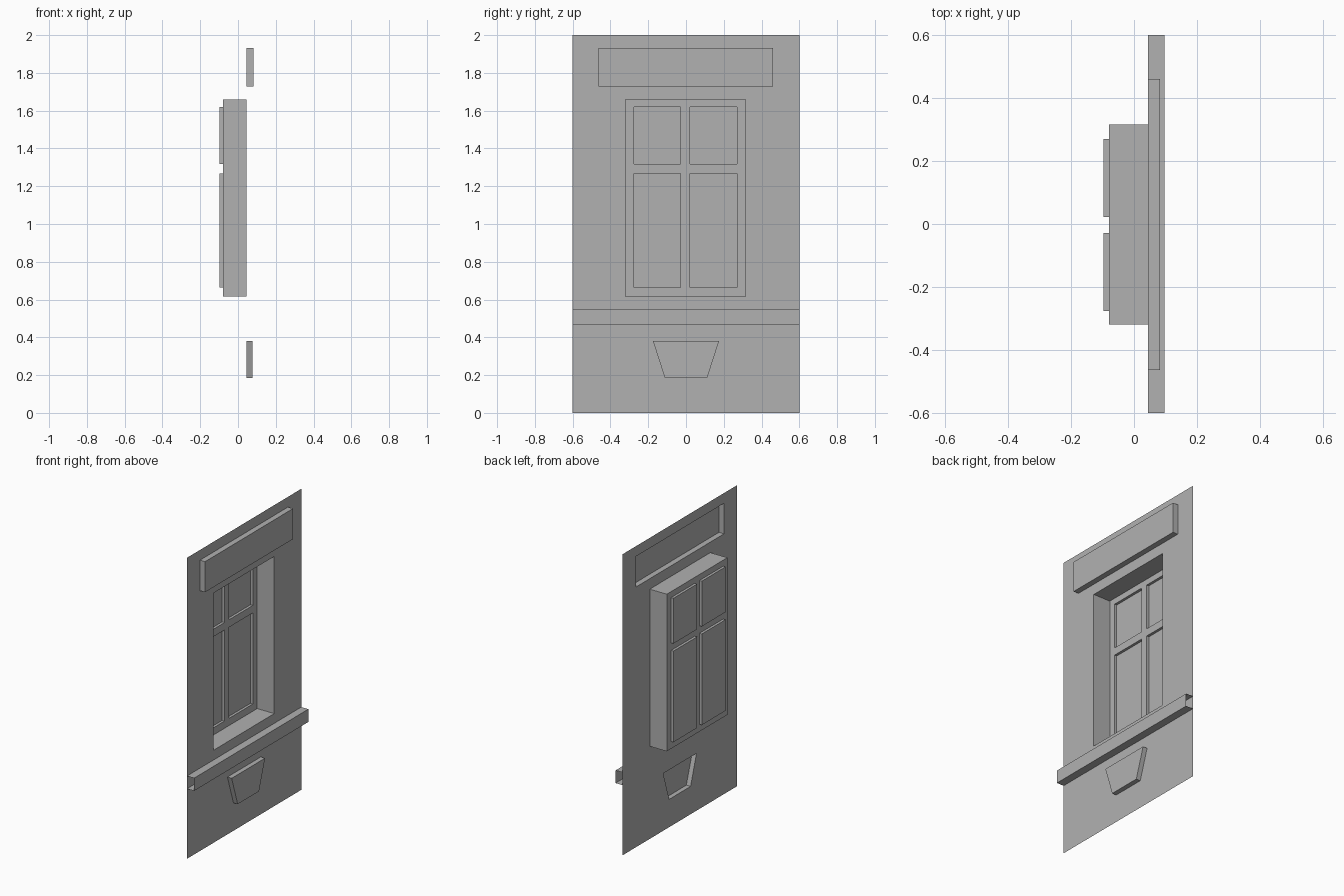
import bpy, bmesh

if "Cube" in bpy.data.objects:
    bpy.data.objects.remove(bpy.data.objects["Cube"])

WALL, FRAME, PANE = 0.045, -0.08, -0.097   # depth layers along x
HEADER, KEY, LEDGE = 0.082, 0.076, 0.097

grey = bpy.data.materials.new("dark_grey")
grey.diffuse_color = (0.44, 0.44, 0.44, 1)
grey.use_nodes = True
grey.node_tree.nodes["Principled BSDF"].inputs["Base Color"].default_value = grey.diffuse_color


def rect(y0, y1, z0, z1):
    return [(y0, z0), (y1, z0), (y1, z1), (y0, z1)]


def finish(name, bm):
    mesh = bpy.data.meshes.new(name)
    bm.to_mesh(mesh)
    bm.free()
    mesh.materials.append(grey)
    obj = bpy.data.objects.new(name, mesh)
    bpy.context.collection.objects.link(obj)


def sheet(name, x, outline, holes):
    """Flat open sheet facing +x with holes cut through it."""
    bm = bmesh.new()
    edges = []
    for loop in [outline] + holes:
        vs = [bm.verts.new((x, y, z)) for y, z in loop]
        edges += [bm.edges.new((vs[i], vs[i - 1])) for i in range(len(vs))]
    bmesh.ops.triangle_fill(bm, edges=edges, use_beauty=True, normal=(1, 0, 0))
    bm.normal_update()
    for f in bm.faces:
        if f.normal.x < 0:
            f.normal_flip()
    finish(name, bm)


def pocket(name, loop, x0, x1, cap=True):
    """Side walls from x0 to x1, optionally closed at x1 (raised or sunken)."""
    bm = bmesh.new()
    a = [bm.verts.new((x0, y, z)) for y, z in loop]
    b = [bm.verts.new((x1, y, z)) for y, z in loop]
    for i in range(len(loop)):
        j = (i + 1) % len(loop)
        bm.faces.new((a[i], a[j], b[j], b[i]))
    if cap:
        bm.faces.new(b)
    finish(name, bm)


window = rect(-0.32, 0.316, 0.615, 1.659)
header = rect(-0.463, 0.46, 1.729, 1.932)
keystone = [(-0.112, 0.185), (0.112, 0.185), (0.175, 0.381), (-0.175, 0.381)]
panes = [rect(y, y + 0.248, z0, z1)
         for y in (-0.276, 0.022) for z0, z1 in ((0.663, 1.268), (1.318, 1.619))]

# Wall with openings, raised header and trapezoid ornament
sheet("wall", WALL, rect(-0.6, 0.6, 0, 2), [window, header, keystone])
pocket("header_panel", header, WALL, HEADER)
pocket("trapezoid_ornament", keystone, WALL, KEY)

# Sunken window: reveal, frame and panes
pocket("window_reveal", window, WALL, FRAME, cap=False)
sheet("window_frame", FRAME, window, panes)
for i, p in enumerate(panes):
    pocket(f"window_pane_{i + 1}", p, FRAME, PANE)

# Sill ledge: open-ended channel across the wall
bm = bmesh.new()
profile = [(WALL, 0.465), (LEDGE, 0.465), (LEDGE, 0.55), (WALL, 0.55)]
ends = [[bm.verts.new((x, y, z)) for x, z in profile] for y in (-0.6, 0.6)]
for i in range(3):
    bm.faces.new((ends[0][i], ends[1][i], ends[1][i + 1], ends[0][i + 1]))
bm.normal_update()
if next(iter(bm.faces)).normal.z > 0:
    bmesh.ops.reverse_faces(bm, faces=bm.faces[:])
finish("sill_ledge", bm)
